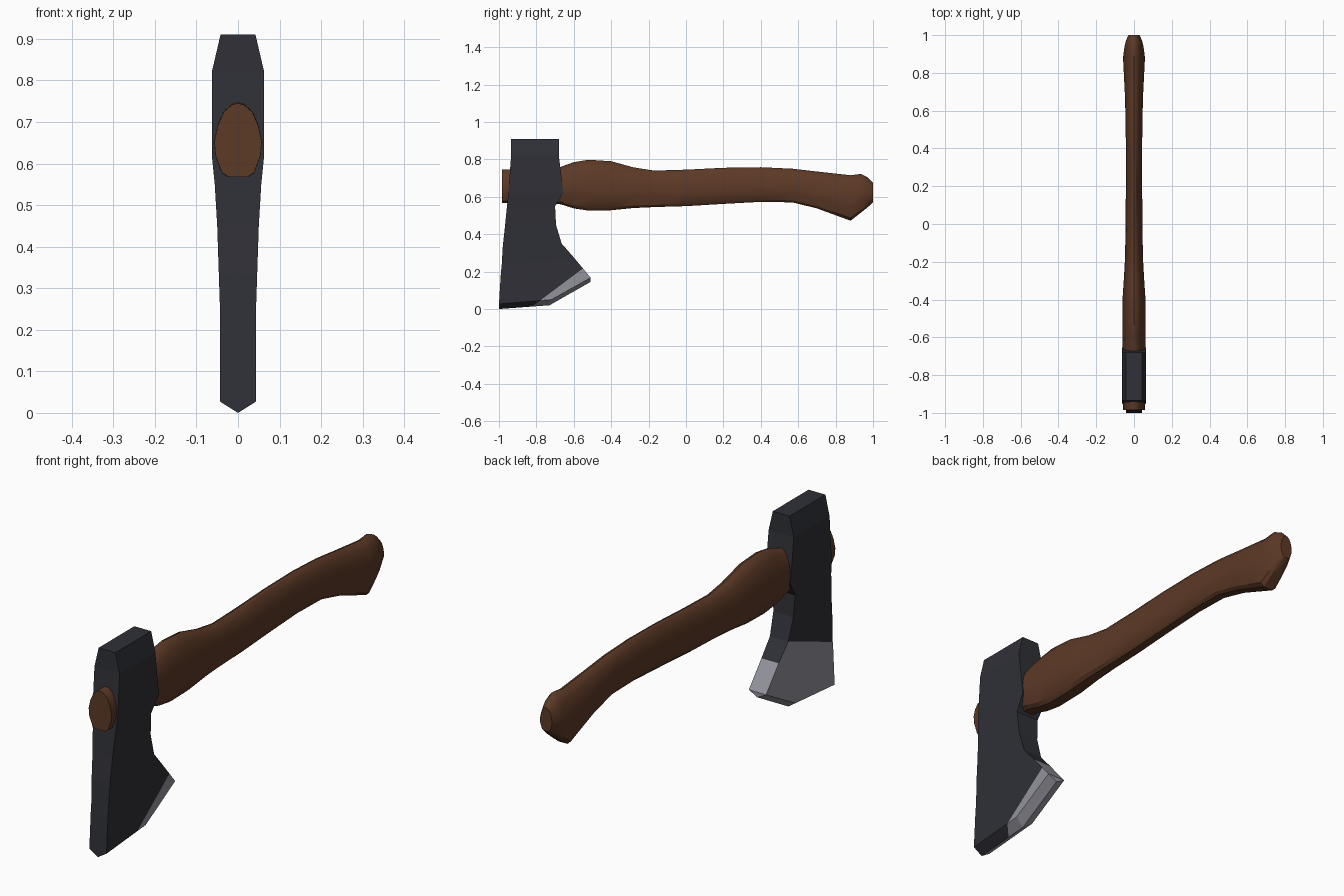
import bpy, bmesh, math
from mathutils import Vector

if "Cube" in bpy.data.objects:
    bpy.data.objects.remove(bpy.data.objects["Cube"])


def material(name, rgb):
    m = bpy.data.materials.new(name)
    m.diffuse_color = (*rgb, 1)
    m.use_nodes = True
    m.node_tree.nodes["Principled BSDF"].inputs["Base Color"].default_value = m.diffuse_color
    return m


dark = material("dark_iron", (0.029, 0.030, 0.038))
grey = material("sharpened_steel", (0.29, 0.29, 0.33))
wood = material("brown_wood", (0.108, 0.041, 0.019))


def loft(name, rings, mats):
    """Closed skin through rings that have the same number of points."""
    bm = bmesh.new()
    loops = [[bm.verts.new(p) for p in ring] for ring in rings]
    n = len(loops[0])
    for a, b in zip(loops, loops[1:]):
        for i in range(n):
            j = (i + 1) % n
            bm.faces.new((a[i], a[j], b[j], b[i]))
    bm.faces.new(loops[0])
    bm.faces.new(loops[-1])
    bmesh.ops.remove_doubles(bm, verts=bm.verts, dist=1e-5)
    bmesh.ops.recalc_face_normals(bm, faces=bm.faces)
    mesh = bpy.data.meshes.new(name)
    obj = bpy.data.objects.new(name, mesh)
    bpy.context.collection.objects.link(obj)
    for m in mats:
        mesh.materials.append(m)
    return obj, bm


# Axe head: half thickness, front (y, z), back (y, z), from poll down
rows = [
    (0.042, (-0.935, 0.91), (-0.68, 0.91)),
    (0.063, (-0.935, 0.82), (-0.68, 0.82)),
    (0.063, (-0.95, 0.62), (-0.655, 0.62)),
    (0.056, (-0.957, 0.55), (-0.70, 0.55)),
    (0.050, (-0.967, 0.45), (-0.695, 0.45)),
    (0.046, (-0.98, 0.33), (-0.665, 0.35)),
    (0.043, (-0.985, 0.24), (-0.60, 0.276)),
    (0.043, (-0.99, 0.19), (-0.555, 0.222)),
]
rows = [(x, f, tuple(a + (b - a) * 0.55 for a, b in zip(f, k)), k) for x, f, k in rows]
# bevel shoulder and cutting edge
rows.append((0.043, (-1, 0.027), (-0.72, 0.05), (-0.51, 0.168)))
rows.append((0.0, (-1, 0.0), (-0.73, 0.02), (-0.51, 0.145)))
rings = []
for x, *pts in rows:
    rings.append([(x, *p) for p in pts] + [(-x, *p) for p in reversed(pts)])
head, bm = loft("axe_head", rings, [dark, grey])


# the sharpened area ends on a different slanted line on each side
def line(side, y):
    return 0.045 + 0.75 * (y + 0.78) if side > 0 else 0.22 + 0.39 * (y + 1)


bmesh.ops.triangulate(bm, faces=[f for f in bm.faces if len(f.verts) > 3])
for side, slope in ((1, 0.75), (-1, 0.39)):
    faces = [f for f in bm.faces if f.normal.x * side > 0.2]
    geom = faces + list({e for f in faces for e in f.edges}) + list({v for f in faces for v in f.verts})
    bmesh.ops.bisect_plane(bm, geom=geom, plane_co=Vector((0, -0.8, line(side, -0.8))),
                           plane_no=Vector((0, -slope, 1)))
bm.normal_update()
for f in bm.faces:
    c, n = f.calc_center_median(), f.normal
    if abs(n.x) > 0.2:
        f.material_index = int(c.z < line(n.x, c.y))
    else:
        f.material_index = int(n.y > 0.2 and c.z < 0.276)
bm.to_mesh(head.data)
bm.free()

# Handle: y, top z, bottom z, half width
stations = [
    (-0.985, 0.745, 0.568, 0.057), (-0.67, 0.76, 0.56, 0.060),
    (-0.60, 0.785, 0.538, 0.061), (-0.52, 0.798, 0.526, 0.062),
    (-0.40, 0.79, 0.528, 0.061), (-0.28, 0.757, 0.54, 0.053),
    (-0.17, 0.74, 0.545, 0.047), (0.0, 0.745, 0.55, 0.045),
    (0.2, 0.755, 0.562, 0.043), (0.4, 0.758, 0.573, 0.043),
    (0.57, 0.75, 0.57, 0.045), (0.70, 0.735, 0.538, 0.049),
    (0.88, 0.715, 0.472, 0.058), (0.935, 0.722, 0.515, 0.051),
    (0.97, 0.705, 0.543, 0.043), (1.0, 0.675, 0.57, 0.03),
]
# egg-shaped half section: x factor, height factor
half = [(0.4, 0), (0.68, 0.06), (0.95, 0.29), (1, 0.48), (0.85, 0.7), (0.6, 0.88), (0.25, 0.98)]
section = [(0, 0)] + half + [(0, 1)] + [(-x, t) for x, t in reversed(half)]
rings = [[(x * w, y, lo + t * (hi - lo)) for x, t in section] for y, hi, lo, w in stations]
handle, bm = loft("handle", rings, [wood])
bm.to_mesh(handle.data)
bm.free()
bpy.context.view_layer.objects.active = handle
handle.select_set(True)
bpy.ops.object.shade_smooth_by_angle(angle=math.radians(32))
